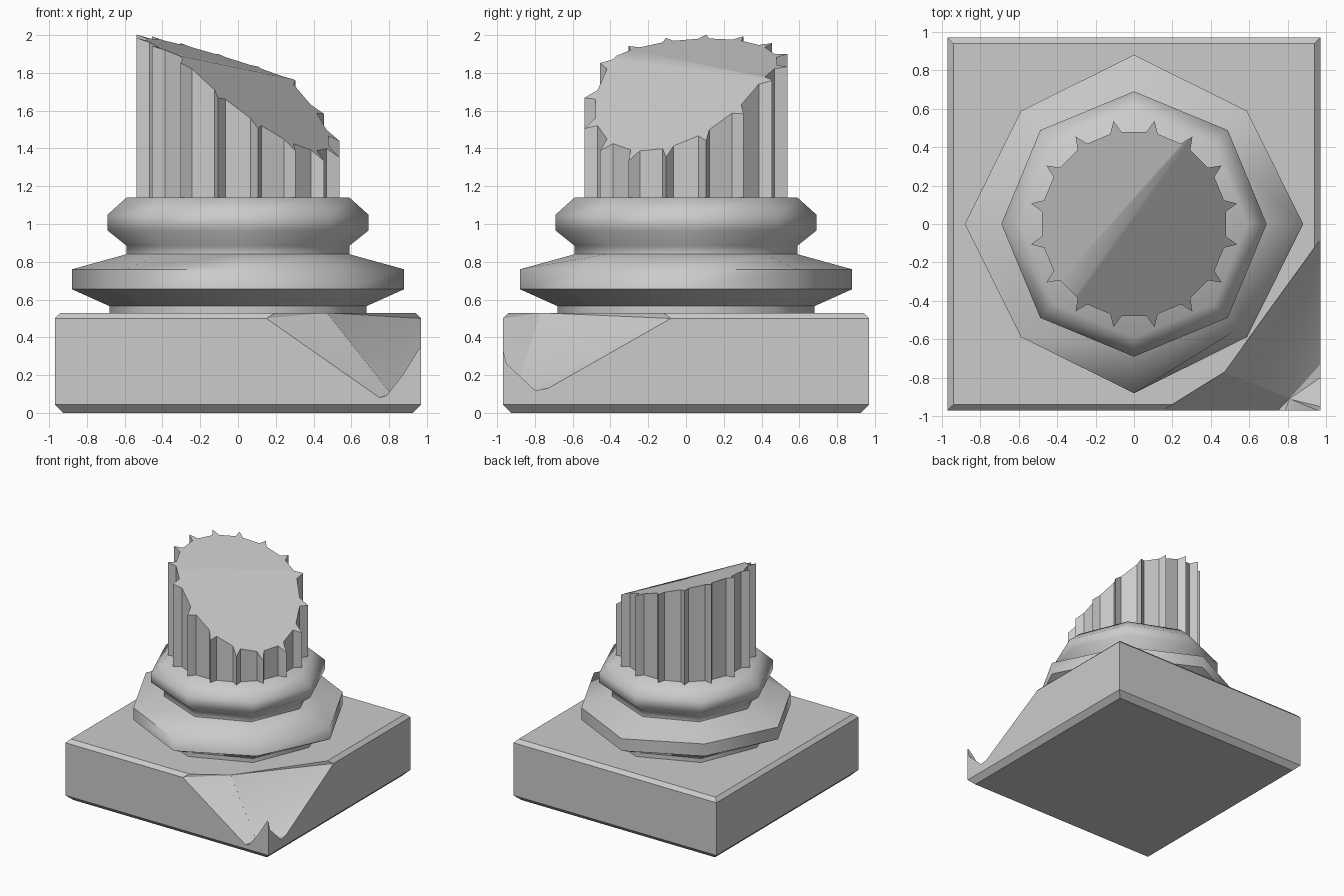
import bpy, bmesh, math
from mathutils import Vector

if "Cube" in bpy.data.objects:
    bpy.data.objects.remove(bpy.data.objects["Cube"])


def finish(name, bm, angle=None):
    bmesh.ops.recalc_face_normals(bm, faces=bm.faces)
    me = bpy.data.meshes.new(name)
    bm.to_mesh(me)
    bm.free()
    ob = bpy.data.objects.new(name, me)
    bpy.context.collection.objects.link(ob)
    if angle:
        smooth(ob, angle)
    return ob


def select(ob):
    bpy.ops.object.select_all(action='DESELECT')
    ob.select_set(True)
    bpy.context.view_layer.objects.active = ob


def smooth(ob, angle):
    select(ob)
    bpy.ops.object.shade_smooth_by_angle(angle=math.radians(angle))


def stack(rings):
    """Skin a list of equal-length point rings and cap both ends."""
    bm = bmesh.new()
    vs = [[bm.verts.new(p) for p in ring] for ring in rings]
    n = len(vs[0])
    for a, b in zip(vs, vs[1:]):
        for i in range(n):
            j = (i + 1) % n
            bm.faces.new((a[i], a[j], b[j], b[i]))
    bm.faces.new(vs[0])
    bm.faces.new(vs[-1])
    return bm


def polar(r, deg, z):
    t = math.radians(deg)
    return (r * math.cos(t), r * math.sin(t), z)


# Square plinth with chamfered top and bottom
plinth = finish("plinth", stack([
    [(sx * h, sy * h, z) for sx, sy in ((-1, -1), (1, -1), (1, 1), (-1, 1))]
    for h, z in ((0.925, 0), (0.97, 0.045), (0.97, 0.50), (0.94, 0.53))]))


# Broken corner: two convex cutters that meet on a ridge line
def chip(name, pts):
    bm = bmesh.new()
    for p in pts:
        bm.verts.new(p)
        bm.verts.new((p[0], p[1], 0.8))
    bmesh.ops.convex_hull(bm, input=bm.verts)
    loose = [v for v in bm.verts if not v.link_faces]
    bmesh.ops.delete(bm, geom=loose, context='VERTS')
    cutter = finish(name, bm)
    cutter.hide_render = True
    mod = plinth.modifiers.new(name, 'BOOLEAN')
    mod.operation = 'DIFFERENCE'
    mod.solver = 'EXACT'
    mod.object = cutter
    select(plinth)
    bpy.ops.object.modifier_apply(modifier=name)
    bpy.data.objects.remove(cutter)


chip("front_chip", [(0.47, -0.77, 0.53), (0.15, -0.97, 0.50), (0.15, -1.07, 0.50),
                    (0.75, -0.97, 0.08), (0.75, -1.07, 0.08), (0.81, -0.906, 0.10),
                    (0.97, -0.97, 0.36), (0.97, -1.07, 0.36)])
chip("side_chip", [(0.468, -0.774, 0.53), (0.97, -0.08, 0.50), (1.07, -0.08, 0.50),
                   (0.97, -0.73, 0.13), (1.07, -0.73, 0.13), (0.808, -0.91, 0.10),
                   (0.968, -0.975, 0.36), (1.07, -0.975, 0.36)])
smooth(plinth, 20)

# Octagonal moulded base: wide lower roll, neck, upper roll
profile = [(0.68, 0.53), (0.68, 0.565), (0.88, 0.655), (0.88, 0.76), (0.59, 0.84),
           (0.59, 0.885), (0.69, 0.965), (0.69, 1.05), (0.59, 1.14)]


def base_radius(r, z, i):
    if r > 0.8 and i % 2:
        # worn diagonals, with a dent on the damaged side
        return 0.77 if (i == 7 and z > 0.7) else 0.832
    return r


finish("moulded_base", stack([[polar(base_radius(r, z, i), 45 * i, z) for i in range(8)]
                              for r, z in profile]), 60)

# Fluted shaft: 16 ridges separated by shallow flat grooves
section = []
for k in range(16):
    a = 11.25 + 22.5 * k
    section += [(0.484, a - 3.5), (0.547, a), (0.484, a + 3.5)]
bm = stack([[polar(r, a, z) for r, a in section] for z in (1.13, 2.3)])

# Snapped top: two sloping break planes
for b, c in ((-0.3195, 0.0837), (-0.763, 0.4085)):
    geom = bm.verts[:] + bm.edges[:] + bm.faces[:]
    res = bmesh.ops.bisect_plane(bm, geom=geom, dist=1e-5,
                                 plane_co=Vector((-0.3, -0.36, 1.888)),
                                 plane_no=Vector((-b, -c, 1)), clear_outer=True)
    bmesh.ops.holes_fill(bm, edges=[e for e in bm.edges if e.is_boundary], sides=0)
finish("fluted_shaft", bm, 30)
